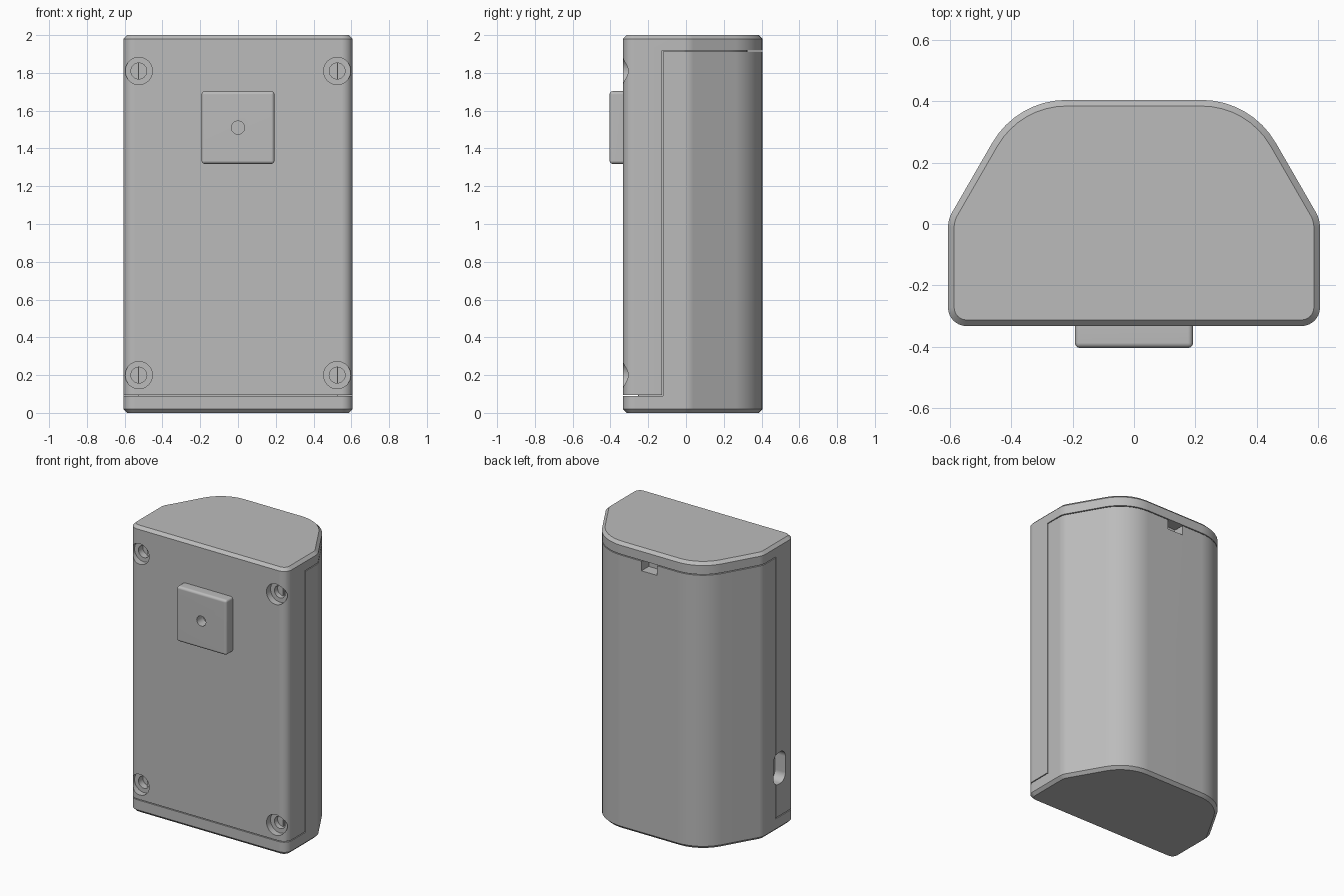
import bpy, bmesh, math
from mathutils import Vector, Matrix

cube = bpy.data.objects.get("Cube")
if cube:
    bpy.data.objects.remove(cube, do_unlink=True)

grey = bpy.data.materials.new("plain grey")
grey.use_nodes = True
GREY = (0.5, 0.5, 0.5, 1)
grey.diffuse_color = GREY
grey.node_tree.nodes["Principled BSDF"].inputs["Base Color"].default_value = GREY


def make(name, bm):
    bmesh.ops.recalc_face_normals(bm, faces=bm.faces)
    mesh = bpy.data.meshes.new(name)
    bm.to_mesh(mesh)
    bm.free()
    mesh.materials.append(grey)
    obj = bpy.data.objects.new(name, mesh)
    bpy.context.collection.objects.link(obj)
    return obj


def loft(name, rings):
    bm = bmesh.new()
    loops = [[bm.verts.new(p) for p in ring] for ring in rings]
    n = len(loops[0])
    for low, high in zip(loops, loops[1:]):
        for i in range(n):
            j = (i + 1) % n
            bm.faces.new((low[i], low[j], high[j], high[i]))
    bm.faces.new(loops[0])
    bm.faces.new(loops[-1])
    return make(name, bm)


def outline(corners, inset=0.0, steps=8):
    """Counter-clockwise rounded polygon from (x, y, radius), moved inward by inset."""
    pts = [Vector(c[:2]) for c in corners]
    result = []
    for i, p in enumerate(pts):
        a = (p - pts[i - 1]).normalized()
        b = (pts[(i + 1) % len(pts)] - p).normalized()
        na, nb = Vector((-a.y, a.x)), Vector((-b.y, b.x))
        p = p + (na + nb) / (1 + na.dot(nb)) * inset
        r = max(corners[i][2] - inset, 0.005)
        turn = math.acos(max(-1, min(1, a.dot(b))))
        start = p - a * r * math.tan(turn / 2)
        for k in range(steps + 1):
            arm = Matrix.Rotation(turn * k / steps, 2) @ (-na * r)
            result.append(start + na * r + arm)
    return result


def block(name, x, y, z):
    bm = bmesh.new()
    bmesh.ops.create_cube(bm, size=1)
    for v in bm.verts:
        v.co = [lo + (c + 0.5) * (hi - lo) for c, (lo, hi) in zip(v.co, (x, y, z))]
    return make(name, bm)


def drill(x, z, radius, y0, y1):
    ring = [(x + radius * math.cos(t * math.tau / 32), z + radius * math.sin(t * math.tau / 32))
            for t in range(32)]
    return loft("drill", [[(u, y, v) for u, v in ring] for y in (y0, y1)])


def boolean(obj, cutters, operation="DIFFERENCE"):
    for c in cutters:
        mod = obj.modifiers.new("cut", "BOOLEAN")
        mod.operation, mod.solver, mod.object = operation, "EXACT", c
    deps = bpy.context.evaluated_depsgraph_get()
    mesh = bpy.data.meshes.new_from_object(obj.evaluated_get(deps))
    obj.modifiers.clear()
    obj.data = mesh


# Case outline: flat front, straight sides, slanted and rounded back
half = [(0.607, -0.333, 0.06), (0.607, 0.015, 0.1), (0.382, 0.405, 0.28)]
CASE = half + [(-x, y, r) for x, y, r in reversed(half)]


def case(name, levels):
    return loft(name, [[(p.x, p.y, z) for p in outline(CASE, d)] for z, d in levels])


full = [(0, 0.02), (0.02, 0), (1.98, 0), (2, 0.02)]
cover = case("front_cover", full)
shell = case("back_shell", full)
core = case("inner_core", [(0.06, 0.08), (1.94, 0.08)])


# Stepped parting line: the cover carries the top, the shell carries the base
def parting(gap):
    y, low, high = -0.122 - gap, 0.09 + gap, 1.912 + gap
    side = [(y, high), (1, high), (1, -1), (-1, -1), (-1, low), (y, low)]
    return loft("parting", [[(x, a, b) for a, b in side] for x in (-1, 1)])


shell_zone, cover_zone = parting(0), parting(0.006)
boolean(shell, [shell_zone], "INTERSECT")
boolean(cover, [cover_zone])

# Counterbored screw holes, side port and rear notch
holes = []
for x in (-0.525, 0.525):
    for z in (0.2, 1.81):
        holes += [drill(x, z, 0.072, -0.5, -0.288), drill(x, z, 0.042, -0.5, -0.24)]
port_shape = [(-0.23, 0.32, 0.055), (-0.098, 0.32, 0.055), (-0.098, 0.54, 0.055), (-0.23, 0.54, 0.055)]
port = loft("port", [[(x, p.x, p.y) for p in outline(port_shape)] for x in (-0.8, -0.52)])
notch = block("notch", (-0.06, 0.06), (0.31, 0.6), (1.845, 1.95))
boolean(cover, holes + [port])
boolean(shell, [port, notch])

# Raised square mount with a centre hole
mount = block("mount_pad", (-0.193, 0.193), (-0.405, -0.31), (1.318, 1.703))
bevel = mount.modifiers.new("bevel", "BEVEL")
bevel.width, bevel.segments = 0.017, 3
centre = drill(0, 1.51, 0.035, -0.6, -0.335)
boolean(mount, [centre])

for c in holes + [port, notch, centre, shell_zone, cover_zone]:
    bpy.data.objects.remove(c, do_unlink=True)

# Smooth the rounded walls and keep the chamfers crisp
for obj in (cover, shell, core, mount):
    bpy.ops.object.select_all(action="DESELECT")
    obj.select_set(True)
    bpy.context.view_layer.objects.active = obj
    bpy.ops.object.shade_smooth_by_angle(angle=math.radians(30))
    weighted = obj.modifiers.new("weighted", "WEIGHTED_NORMAL")
    weighted.keep_sharp = True
